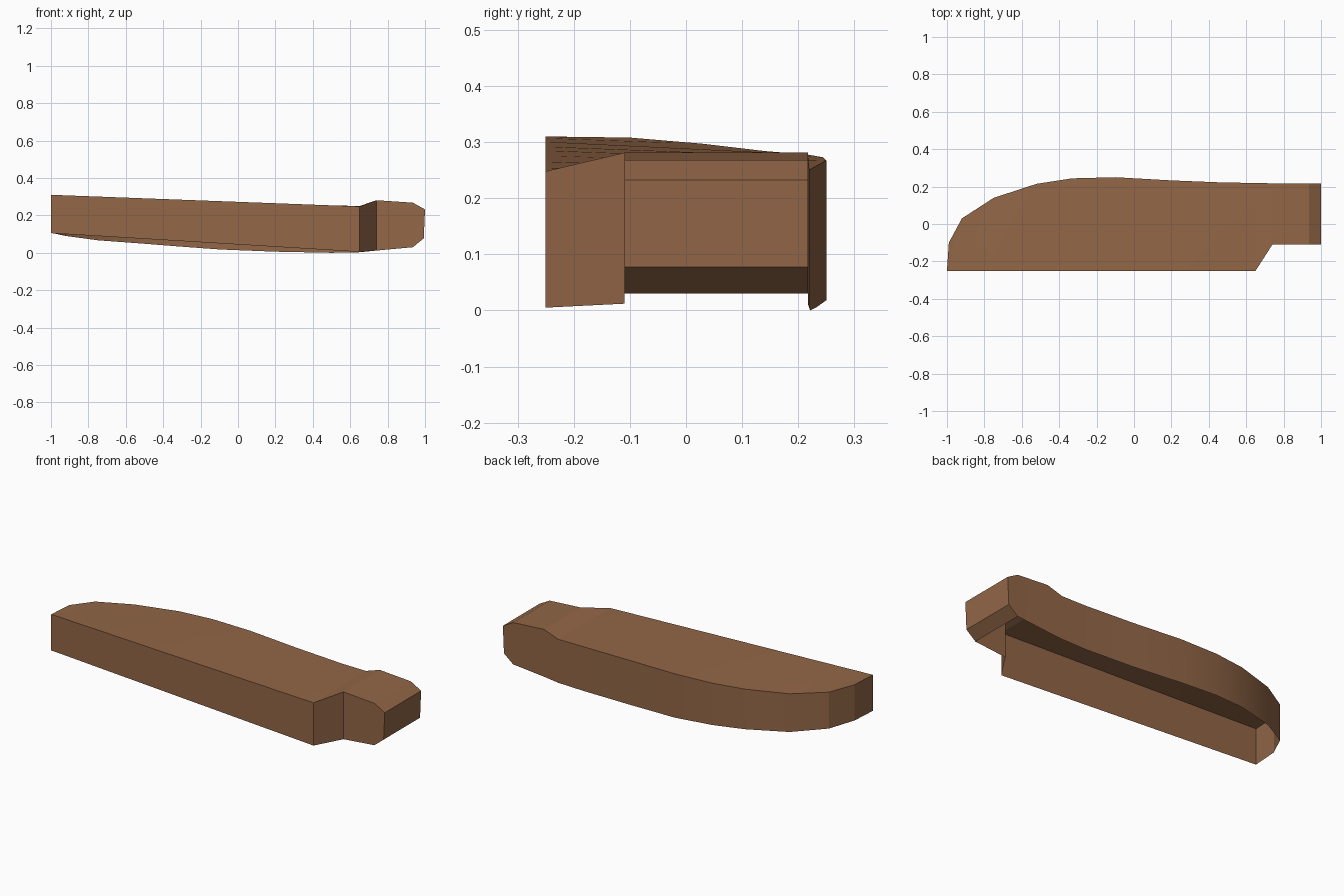
import bpy, bmesh

if "Cube" in bpy.data.objects:
    bpy.data.objects.remove(bpy.data.objects["Cube"])

wood = bpy.data.materials.new("warm brown")
wood.diffuse_color = (0.29, 0.135, 0.063, 1)
wood.use_nodes = True
wood.node_tree.nodes["Principled BSDF"].inputs["Base Color"].default_value = wood.diffuse_color

# Stations along the body: x, back y, back top z, back bottom z
BACK = [(-0.99, -0.10, 0.308, 0.105), (-0.92, 0.03, 0.297, 0.09),
        (-0.75, 0.14, 0.284, 0.067), (-0.52, 0.215, 0.278, 0.050),
        (-0.33, 0.244, 0.273, 0.035), (-0.10, 0.25, 0.267, 0.018),
        (0.20, 0.233, 0.258, 0.006), (0.50, 0.221, 0.251, 0.0),
        (0.65, 0.22, 0.250, 0.003)]
# Neck profile stations: x, top z, bottom z
NECK = [(0.74, 0.281, 0.012), (0.935, 0.268, 0.030)]
NOSE = [(1.0, 0.232), (0.993, 0.077)]
FRONT_Y, NECK_Y, NECK_BACK = -0.25, -0.11, 0.217


def front(x):
    """Straight front wall: top and bottom vertices at x."""
    t = (x + 1) / 1.65
    return (x, FRONT_Y, 0.31 - 0.062 * t), (x, FRONT_Y, 0.105 - 0.1 * t)


bm = bmesh.new()


def face(*pts):
    bm.faces.new([bm.verts.new(p) for p in pts])


def wall(a, b):
    """Wall between two (top, bottom) pairs."""
    face(a[1], b[1], b[0], a[0])


# Body: top, curved back wall and flat front wall, open underneath
backs = [((x, y, t), (x, y, b)) for x, y, t, b in BACK]
tip = front(-1)
wall(backs[0], tip)
face(tip[0], front(BACK[0][0])[0], backs[0][0])
wall(tip, front(BACK[0][0]))
for p, q in zip(backs, backs[1:]):
    fp, fq = front(p[0][0]), front(q[0][0])
    wall(q, p)
    wall(fp, fq)
    face(fp[0], fq[0], q[0])
    face(fp[0], q[0], p[0])

# Shoulder between body and neck
nf = [((x, NECK_Y, t), (x, NECK_Y, b)) for x, t, b in NECK]
nb = [((x, NECK_BACK, t), (x, NECK_BACK, b)) for x, t, b in NECK]
shoulder = front(0.65)
wall(shoulder, nf[0])
wall(nb[0], backs[-1])
face(shoulder[0], nf[0][0], nb[0][0], backs[-1][0])

# Neck with a chamfered nose
wall(nf[0], nf[1])
wall(nb[1], nb[0])
face(nf[0][0], nf[1][0], nb[1][0], nb[0][0])
ef, eb = [[(x, y, z) for x, z in NOSE] for y in (NECK_Y, NECK_BACK)]
wall(nf[1], ef)
wall(eb, nb[1])
face(nf[1][0], ef[0], eb[0], nb[1][0])
face(ef[0], ef[1], eb[1], eb[0])
face(ef[1], nf[1][1], nb[1][1], eb[1])

bmesh.ops.remove_doubles(bm, verts=bm.verts, dist=0.0005)
mesh = bpy.data.meshes.new("wooden_shell")
bm.to_mesh(mesh)
bm.free()
mesh.materials.append(wood)
shell = bpy.data.objects.new("wooden_shell", mesh)
bpy.context.collection.objects.link(shell)

# Smooth the curved wall, keep the corners sharp
bpy.context.view_layer.objects.active = shell
shell.select_set(True)
bpy.ops.object.shade_smooth_by_angle(angle=0.3)
